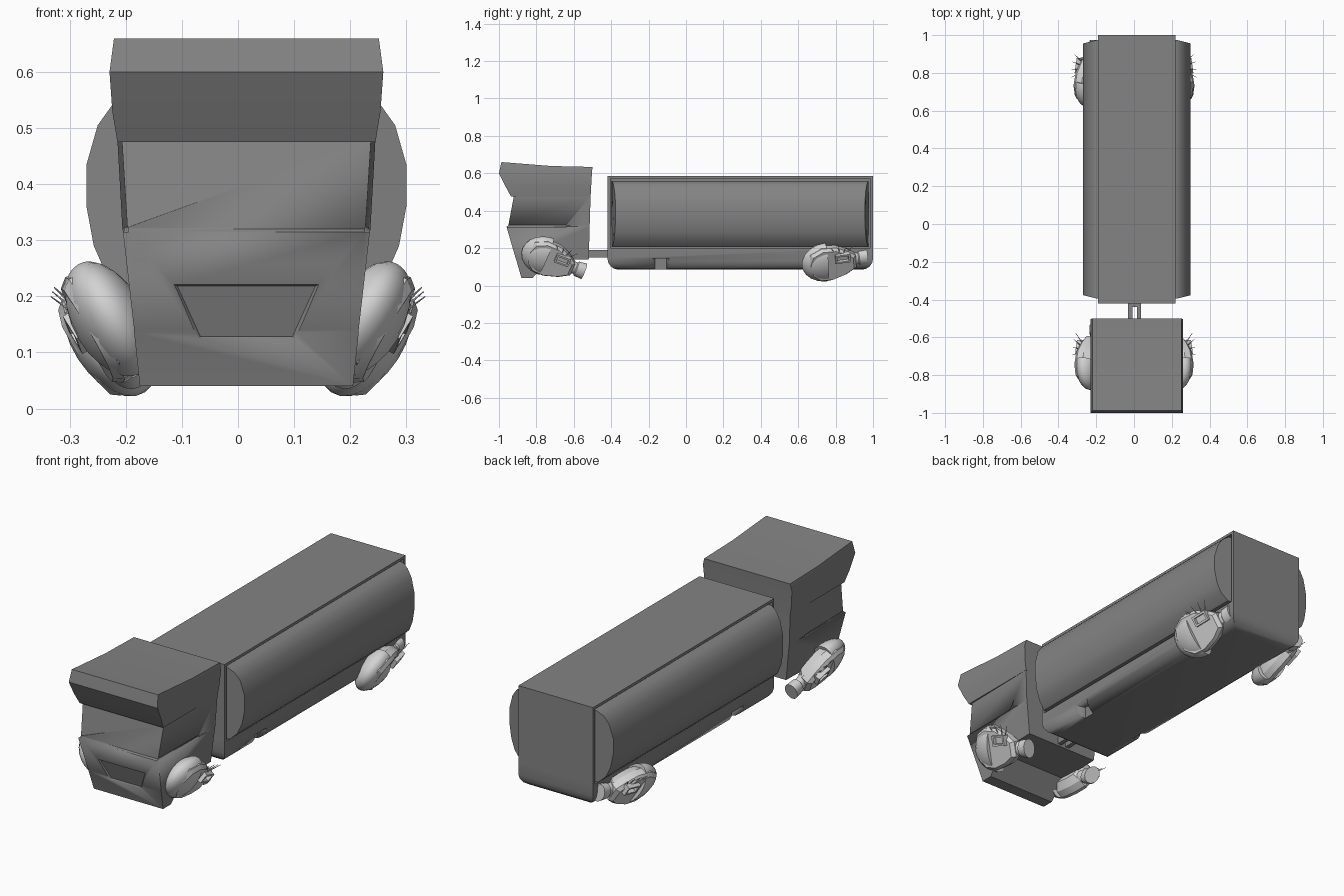
import bpy, bmesh, math
from mathutils import Matrix, Vector

if "Cube" in bpy.data.objects:
    bpy.data.objects.remove(bpy.data.objects["Cube"])

CX = 0.015  # centre line of the vehicle body


def material(name, value):
    m = bpy.data.materials.new(name)
    m.use_nodes = True
    colour = (value, value, value, 1)
    m.diffuse_color = colour
    m.node_tree.nodes["Principled BSDF"].inputs["Base Color"].default_value = colour
    return m


BODY = material("dark grey paint", 0.23)
POD = material("light grey metal", 0.65)


def finish(name, bm, mat, matrix=None, angle=30):
    if matrix:
        bm.transform(matrix)
    bmesh.ops.recalc_face_normals(bm, faces=bm.faces)
    me = bpy.data.meshes.new(name)
    bm.to_mesh(me)
    bm.free()
    me.materials.append(mat)
    ob = bpy.data.objects.new(name, me)
    bpy.context.collection.objects.link(ob)
    bpy.ops.object.select_all(action="DESELECT")
    ob.select_set(True)
    bpy.context.view_layer.objects.active = ob
    bpy.ops.object.shade_smooth_by_angle(angle=math.radians(angle))
    return ob


def loft(name, rings, mat, matrix=None, angle=30):
    bm = bmesh.new()
    rows = [[bm.verts.new(p) for p in ring] for ring in rings]
    for a, b in zip(rows, rows[1:]):
        for i in range(len(a)):
            j = (i + 1) % len(a)
            bm.faces.new((a[i], a[j], b[j], b[i]))
    bm.faces.new(rows[0])
    bm.faces.new(rows[-1])
    return finish(name, bm, mat, matrix, angle)


def box(name, lo, hi, mat, matrix=None):
    ring = lambda z: [(lo[0], lo[1], z), (hi[0], lo[1], z), (hi[0], hi[1], z), (lo[0], hi[1], z)]
    return loft(name, [ring(lo[2]), ring(hi[2])], mat, matrix)


def cut(target, cutter):
    mod = target.modifiers.new("cut", "BOOLEAN")
    mod.operation, mod.solver, mod.object = "DIFFERENCE", "EXACT", cutter
    cutter.hide_render = True
    bpy.ops.object.select_all(action="DESELECT")
    target.select_set(True)
    bpy.context.view_layer.objects.active = target
    bpy.ops.object.modifier_apply(modifier=mod.name)
    bpy.data.objects.remove(cutter)


def level(z, front, back, hw_front, hw_back):
    return [(CX - hw_front, front, z), (CX + hw_front, front, z),
            (CX + hw_back, back, z), (CX - hw_back, back, z)]


# Cab: lower shell with inset windscreen, stacked by height
cab = loft("cab", [
    level(0.04, -0.88, -0.82, 0.19, 0.19),
    level(0.135, -0.907, -0.74, 0.2, 0.2),
    level(0.14, -0.909, -0.52, 0.2, 0.2),
    level(0.315, -0.96, -0.515, 0.22, 0.22),
    level(0.32, -0.95, -0.515, 0.212, 0.221),
    level(0.48, -0.92, -0.51, 0.222, 0.23)], BODY, angle=15)

# Recessed front grille and side grooves
tilt = 0.08 / 0.275
def grille(depth, s):
    pts = [(-0.14, 0.225), (0.14, 0.225), (0.093, 0.122), (-0.093, 0.122)]
    return [(CX + x * s, -0.869 - tilt * z + depth, 0.173 + (z - 0.173) * s) for x, z in pts]
cut(cab, loft("grille_cutter", [grille(-0.02, 1.06), grille(0.008, 0.88)], BODY))
for s in (-1, 1):
    x = CX + s * 0.225
    cut(cab, box("groove_cutter", (x - 0.014, -1, 0.314), (x + 0.014, -0.64, 0.323), BODY))

# Overhanging roof with a sagging top line
sections = [(0.475, -0.935, -0.51, 0.23), (0.53, -0.965, -0.507, 0.239),
            (0.6, -1.0, -0.503, 0.244)]
rings = [level(z, f, b, w, w) for z, f, b, w in sections]
top = level(0.66, -0.987, -0.5, 0.236, 0.236)
rings.append([(x, y, z if y < -0.8 else 0.634) for x, y, z in top])
roof = loft("cab_roof", rings, BODY, angle=35)
bm = bmesh.new()
bm.from_mesh(roof.data)
bmesh.ops.bisect_plane(bm, geom=bm.verts[:] + bm.edges[:] + bm.faces[:],
                       plane_co=(0, -0.72, 0), plane_no=(0, 1, 0))
for v in bm.verts:
    if abs(v.co.y + 0.72) < 0.001 and v.co.z > 0.62:
        v.co.z = 0.639
bm.to_mesh(roof.data)
bm.free()

# Hitch bars
for x in (-0.02, 0.027):
    box("hitch_bar", (x - 0.011, -0.54, 0.15), (x + 0.011, -0.4, 0.19), BODY)
box("hitch_plate", (-0.02, -0.44, 0.155), (0.03, -0.4, 0.185), BODY)

# Trailer hull with rounded lower edges
bm = bmesh.new()
bmesh.ops.create_cube(bm, size=1, matrix=Matrix.Translation((CX, 0.29, 0.1425))
                      @ Matrix.Diagonal((0.41, 1.42, 0.115, 1)))
low = [e for e in bm.edges if all(v.co.z < 0.1 for v in e.verts)]
bmesh.ops.bevel(bm, geom=low, offset=0.06, segments=4, profile=0.5, affect="EDGES")
hull = finish("trailer_hull", bm, BODY, angle=40)
for s in (-1, 1):
    def pocket(x, w):
        return [(CX + s * x, -0.135 - w, 0.06), (CX + s * x, -0.135 + w, 0.06),
                (CX + s * x, -0.135 + w, 0.145), (CX + s * x, -0.135 - w, 0.145)]
    cut(hull, loft("pocket_cutter", [pocket(0.15, 0.03), pocket(0.23, 0.052)], BODY))

# Trailer core, top deck and end frames
box("trailer_core", (CX - 0.17, -0.41, 0.19), (CX + 0.17, 0.99, 0.58), BODY)
box("trailer_deck", (CX - 0.205, -0.42, 0.572), (CX + 0.205, 1.0, 0.585), BODY)
for y in (-0.42, 0.985):
    box("end_frame", (CX - 0.205, y, 0.2), (CX + 0.205, y + 0.015, 0.574), BODY)

# Bulging side tanks
profile = [(0.15, 0.56), (0.21, 0.56), (0.24, 0.54), (0.265, 0.505), (0.285, 0.435),
           (0.285, 0.36), (0.272, 0.29), (0.25, 0.24), (0.215, 0.207), (0.15, 0.207)]
for s in (-1, 1):
    ends = [[(CX + s * x, end + d * max(0, x - 0.2) * 0.25, z) for x, z in profile]
            for end, d in ((-0.398, 1), (0.977, -1))]
    loft("side_tank", ends, BODY, angle=40)


# Hover pod: flat shell, half dome scoop, nozzle, hatch and whiskers
def pod(prefix, place):
    outline = [(-0.13, 0.02), (-0.11, 0.075), (-0.05, 0.105), (0.03, 0.1), (0.09, 0.07),
               (0.135, 0.035), (0.135, -0.04), (0.08, -0.075), (0.0, -0.1),
               (-0.07, -0.095), (-0.115, -0.055)]
    loft(prefix + "_shell", [[(x, y * s, z * s) for y, z in outline]
         for x, s in ((-0.06, 0.7), (-0.025, 0.97), (0.01, 1), (0.027, 0.88))], POD, place)

    bm = bmesh.new()
    bmesh.ops.create_uvsphere(bm, u_segments=24, v_segments=12, radius=1)
    cutout = bmesh.ops.bisect_plane(bm, geom=bm.verts[:] + bm.edges[:] + bm.faces[:],
                                    plane_co=(0, 0.001, 0), plane_no=(0, 1, 0), clear_outer=True)
    edges = [e for e in cutout["geom_cut"] if isinstance(e, bmesh.types.BMEdge)]
    bmesh.ops.contextual_create(bm, geom=edges)
    finish(prefix + "_scoop", bm, POD, place @ Matrix.Translation((-0.02, -0.02, 0.0))
           @ Matrix.Diagonal((0.065, 0.135, 0.115, 1)), 40)

    circle = [(math.cos(i * math.tau / 16), math.sin(i * math.tau / 16)) for i in range(16)]
    loft(prefix + "_nozzle", [[(-0.02 + c * r * 0.8, y, -0.005 + d * r) for c, d in circle]
         for y, r in ((0.09, 0.04), (0.15, 0.034), (0.155, 0.042), (0.2, 0.046))], POD, place)

    # Rectangular hatch rim
    for a, b in (((0.02, 0.02), (0.1, 0.03)), ((0.02, 0.06), (0.1, 0.07)),
                 ((0.02, 0.02), (0.03, 0.07)), ((0.09, 0.02), (0.1, 0.07))):
        box(prefix + "_hatch_rim", (0.015, *a), (0.045, *b), POD, place)

    # Thin whiskers fanning out above the hatch
    for i in range(4):
        base = Vector((0.02, 0.02 + i * 0.025, 0.075))
        aim = Vector((0.3, -0.5 + i * 0.4, 1)).to_track_quat("Z", "Y").to_matrix().to_4x4()
        bm = bmesh.new()
        bmesh.ops.create_cone(bm, cap_ends=True, segments=5, radius1=0.003, radius2=0.001,
                              depth=0.06)
        finish(prefix + "_whisker", bm, POD,
               place @ Matrix.Translation(base) @ aim @ Matrix.Translation((0, 0, 0.02)))


for prefix, at, pitch in (("front_pod", (0.242, -0.73, 0.138), -20),
                          ("rear_pod", (0.242, 0.775, 0.118), 8)):
    place = (Matrix.Translation(at) @ Matrix.Rotation(math.radians(8), 4, "Z")
             @ Matrix.Rotation(math.radians(pitch), 4, "X")
             @ Matrix.Rotation(math.radians(32), 4, "Y"))
    for s, side in ((1, "left_"), (-1, "right_")):
        pod(side + prefix, Matrix.Diagonal((s, 1, 1, 1)) @ place)
